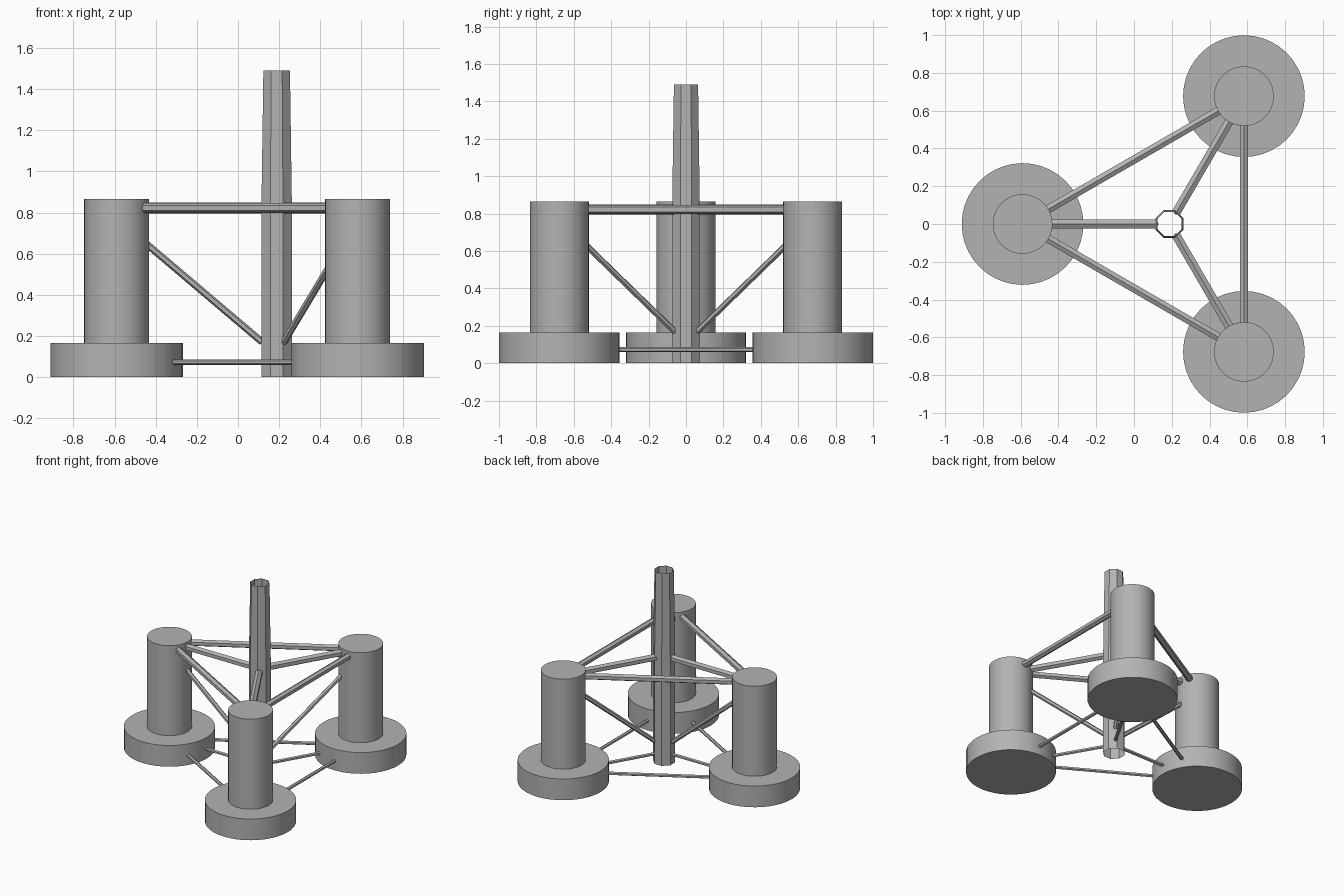
import bpy, math
from mathutils import Vector

cube = bpy.data.objects.get("Cube")
if cube:
    bpy.data.objects.remove(cube, do_unlink=True)

grey = bpy.data.materials.new("steel grey")
grey.use_nodes = True
colour = (0.45, 0.45, 0.45, 1)
grey.diffuse_color = colour
grey.node_tree.nodes["Principled BSDF"].inputs["Base Color"].default_value = colour


def finish(name, smooth):
    ob = bpy.context.object
    ob.name = name
    ob.data.materials.append(grey)
    if smooth:
        bpy.ops.object.shade_smooth_by_angle(angle=math.radians(30))
    return ob


def drum(name, centre, radius, z0, z1, sides=40):
    bpy.ops.mesh.primitive_cylinder_add(
        vertices=sides, radius=radius, depth=z1 - z0,
        location=(centre.x, centre.y, (z0 + z1) / 2))
    return finish(name, True)


def brace(name, start, end, radius, sides=6):
    axis = end - start
    bpy.ops.mesh.primitive_cylinder_add(
        vertices=sides, radius=radius, depth=axis.length,
        location=(start + end) / 2)
    ob = finish(name, False)
    ob.rotation_euler = axis.to_track_quat('Z', 'Y').to_euler()
    return ob


def at(point, z):
    return Vector((point.x, point.y, z))


def toward(a, b, distance):
    return a + (b - a).normalized() * distance


# Layout
columns = {
    "right": Vector((-0.59, 0, 0)),
    "front": Vector((0.582, -0.677, 0)),
    "back": Vector((0.582, 0.677, 0)),
}
tower = Vector((0.188, 0, 0))
COLUMN_R, BASE_R, TOWER_R = 0.158, 0.322, 0.08

# Floats: wide base drum with a tall column
for side, centre in columns.items():
    drum(side + "_base", centre, BASE_R, 0, 0.165)
    drum(side + "_column", centre, COLUMN_R, 0.165, 0.865)

# Tower: open tube, straight below and tapered above
lower_z, top_z, top_r = 0.84, 1.49, 0.07
sides = 8
verts = []
for radius, z in ((TOWER_R, 0), (TOWER_R, lower_z), (top_r, top_z)):
    for i in range(sides):
        a = math.tau * (i + 0.5) / sides
        verts.append((tower.x + radius * math.cos(a), radius * math.sin(a), z))
faces = [(r * sides + i, r * sides + (i + 1) % sides,
          (r + 1) * sides + (i + 1) % sides, (r + 1) * sides + i)
         for r in range(2) for i in range(sides)]
mesh = bpy.data.meshes.new("tower")
mesh.from_pydata(verts, [], faces)
mesh.materials.append(grey)
bpy.context.collection.objects.link(bpy.data.objects.new("tower", mesh))

# Braces between neighbouring floats
names = list(columns)
for i, a in enumerate(names):
    b = names[(i + 1) % len(names)]
    pa, pb = columns[a], columns[b]
    for level, z, reach, r in (("upper", 0.822, COLUMN_R, 0.025),
                               ("lower", 0.073, BASE_R, 0.013)):
        brace(f"{level}_brace_{a}_{b}", at(toward(pa, pb, reach - 0.02), z),
              at(toward(pb, pa, reach - 0.02), z), r)

# Braces from each float to the tower
for side, centre in columns.items():
    hub = toward(tower, centre, TOWER_R - 0.01)
    column_wall = toward(centre, tower, COLUMN_R - 0.01)
    base_wall = toward(centre, tower, BASE_R - 0.02)
    brace(side + "_upper_spoke", at(column_wall, 0.822), at(hub, 0.822), 0.027)
    brace(side + "_lower_spoke", at(base_wall, 0.073), at(hub, 0.073), 0.013)
    brace(side + "_diagonal", at(column_wall, 0.645), at(hub, 0.17), 0.017)
